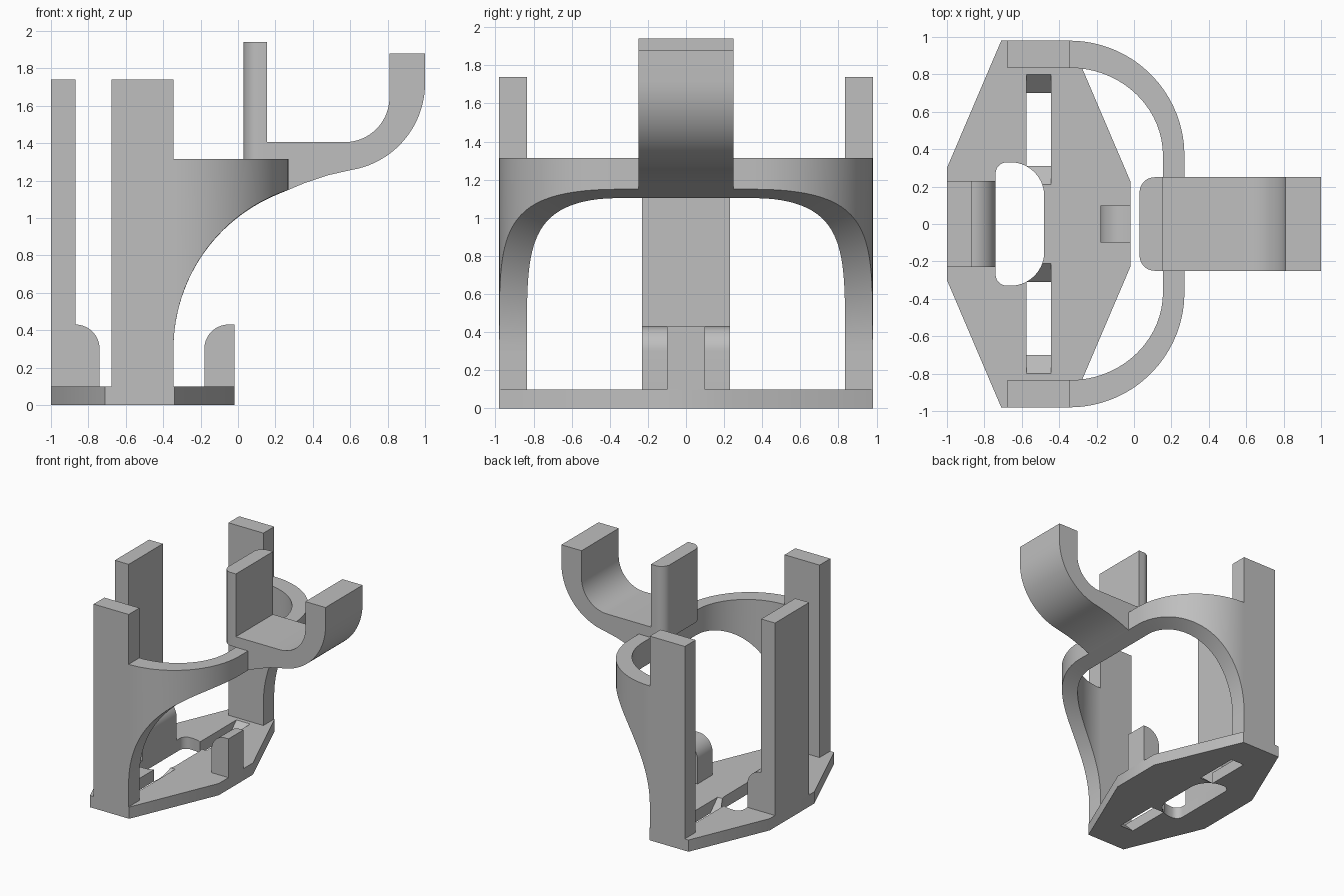
import bpy, bmesh
from math import sin, cos, pi, radians, sqrt

cube = bpy.data.objects.get("Cube")
if cube:
    bpy.data.objects.remove(cube, do_unlink=True)

grey = bpy.data.materials.new("plain_grey")
grey.use_nodes = True
COLOUR = (0.52, 0.52, 0.52, 1)
grey.diffuse_color = COLOUR
grey.node_tree.nodes["Principled BSDF"].inputs["Base Color"].default_value = COLOUR


def finish(name, bm):
    bmesh.ops.recalc_face_normals(bm, faces=bm.faces[:])
    mesh = bpy.data.meshes.new(name)
    bm.to_mesh(mesh)
    bm.free()
    mesh.materials.append(grey)
    ob = bpy.data.objects.new(name, mesh)
    bpy.context.collection.objects.link(ob)
    return ob


def smooth(ob):
    bpy.ops.object.select_all(action='DESELECT')
    ob.select_set(True)
    bpy.context.view_layer.objects.active = ob
    bpy.ops.object.shade_smooth_by_angle(angle=radians(30))


def prism(name, outline, axis, lo, hi):
    """Extrude an outline: (x, y) along z, (x, z) along y, or (y, z) along x."""
    place = {'x': lambda a, b, c: (c, a, b),
             'y': lambda a, b, c: (a, c, b),
             'z': lambda a, b, c: (a, b, c)}[axis]
    bm = bmesh.new()
    rings = [[bm.verts.new(place(a, b, c)) for a, b in outline] for c in (lo, hi)]
    bm.faces.new(rings[0])
    bm.faces.new(rings[1])
    n = len(outline)
    for i in range(n):
        j = (i + 1) % n
        bm.faces.new((rings[0][i], rings[0][j], rings[1][j], rings[1][i]))
    return finish(name, bm)


def rect(a0, a1, b0, b1):
    return [(a0, b0), (a1, b0), (a1, b1), (a0, b1)]


def arc(cx, cy, r, start, end, n=14):
    angles = [radians(start + (end - start) * i / n) for i in range(n + 1)]
    return [(cx + r * cos(t), cy + r * sin(t)) for t in angles]


def mirrored(half):
    """Close an outline that is symmetric about y = 0."""
    return half + [(x, -y) for x, y in reversed(half)]


# Base plate with a rounded opening and two slots with sloping ends
BASE = 0.1
plate = prism("base_plate", mirrored([(-1, 0.3), (-0.71, 0.98), (-0.34, 0.98), (-0.02, 0.23)]),
              'z', 0, BASE)
opening = mirrored(arc(-0.68, 0.27, 0.06, 180, 90, 8) + arc(-0.66, 0.15, 0.18, 90, 0))
cutters = [prism("opening_cutter", opening, 'z', -0.1, 0.2)]
for side in (-1, 1):
    slot = [(0.41, -0.1), (0.6, -0.1), (0.7, 0), (0.9, 0.2), (0.11, 0.2), (0.31, 0)]
    slot[0], slot[1] = (0.31, -0.1), (0.7, -0.1)
    cutters.append(prism("slot_cutter", [(side * y, z) for y, z in slot], 'x', -0.575, -0.445))
for cutter in cutters:
    cutter.hide_render = True
    mod = plate.modifiers.new("cut", 'BOOLEAN')
    mod.operation, mod.solver, mod.object = 'DIFFERENCE', 'EXACT', cutter
    bpy.context.view_layer.objects.active = plate
    bpy.ops.object.modifier_apply(modifier=mod.name)
    bpy.data.objects.remove(cutter, do_unlink=True)
smooth(plate)

# Side posts
for name, side in (("right_post", -1), ("left_post", 1)):
    y0, y1 = sorted((side * 0.835, side * 0.98))
    prism(name, rect(-0.675, -0.345, y0, y1), 'z', BASE, 1.74)

# End post with a rounded foot, and the small tab facing it
end_post = [(-1, BASE), (-0.74, BASE)] + arc(-0.87, 0.3, 0.13, 0, 90) + [(-0.87, 1.74), (-1, 1.74)]
smooth(prism("end_post", end_post, 'y', -0.23, 0.23))
tab = [(-0.02, BASE), (-0.02, 0.43)] + arc(-0.05, 0.3, 0.13, 90, 180) + [(-0.18, BASE)]
smooth(prism("tab", tab, 'y', -0.1, 0.1))


# Curved arch between the side posts, its underside cut by one large circle
def underside(x):
    return 0.3 + sqrt(max(0, 0.895 ** 2 - (0.55 - x) ** 2))


RIM = 1.315
STEPS = 32
stations = []
for i in range(STEPS + 1):
    t = pi / 2 * (i / STEPS) ** 2
    stations.append(((-0.345 + 0.615 * sin(t), 0.365 + 0.615 * cos(t)),
                     (-0.345 + 0.5 * sin(t), 0.365 + 0.47 * cos(t))))
stations += [tuple((x, -y) for x, y in pair) for pair in reversed(stations)]
bm = bmesh.new()
sections = []
for (ox, oy), (ix, iy) in stations:
    corners = ((ox, oy, RIM), (ix, iy, RIM), (ix, iy, underside(ix)), (ox, oy, underside(ox)))
    sections.append([bm.verts.new(c) for c in corners])
for a, b in zip(sections, sections[1:]):
    for k in range(4):
        m = (k + 1) % 4
        bm.faces.new((a[k], a[m], b[m], b[k]))
bm.faces.new(sections[0])
bm.faces.new(sections[-1])
smooth(finish("arch", bm))

# Hook reaching out from the arch
hook = [(0.155, RIM), (0.27, RIM), (0.27, underside(0.27)), (0.36, 1.188), (0.48, 1.228)]
hook += arc(0.53, 1.72, 0.47, -81, 0, 20) + [(1, 1.88), (0.81, 1.88)]
hook += arc(0.57, 1.645, 0.24, 0, -90) + [(0.155, 1.405)]
smooth(prism("hook", hook, 'y', -0.25, 0.25))

# Upright behind the hook with rounded rear edges
upright = mirrored([(0.155, 0.25)] + arc(0.11, 0.17, 0.08, 90, 180, 10))
smooth(prism("upright", upright, 'z', RIM, 1.94))
